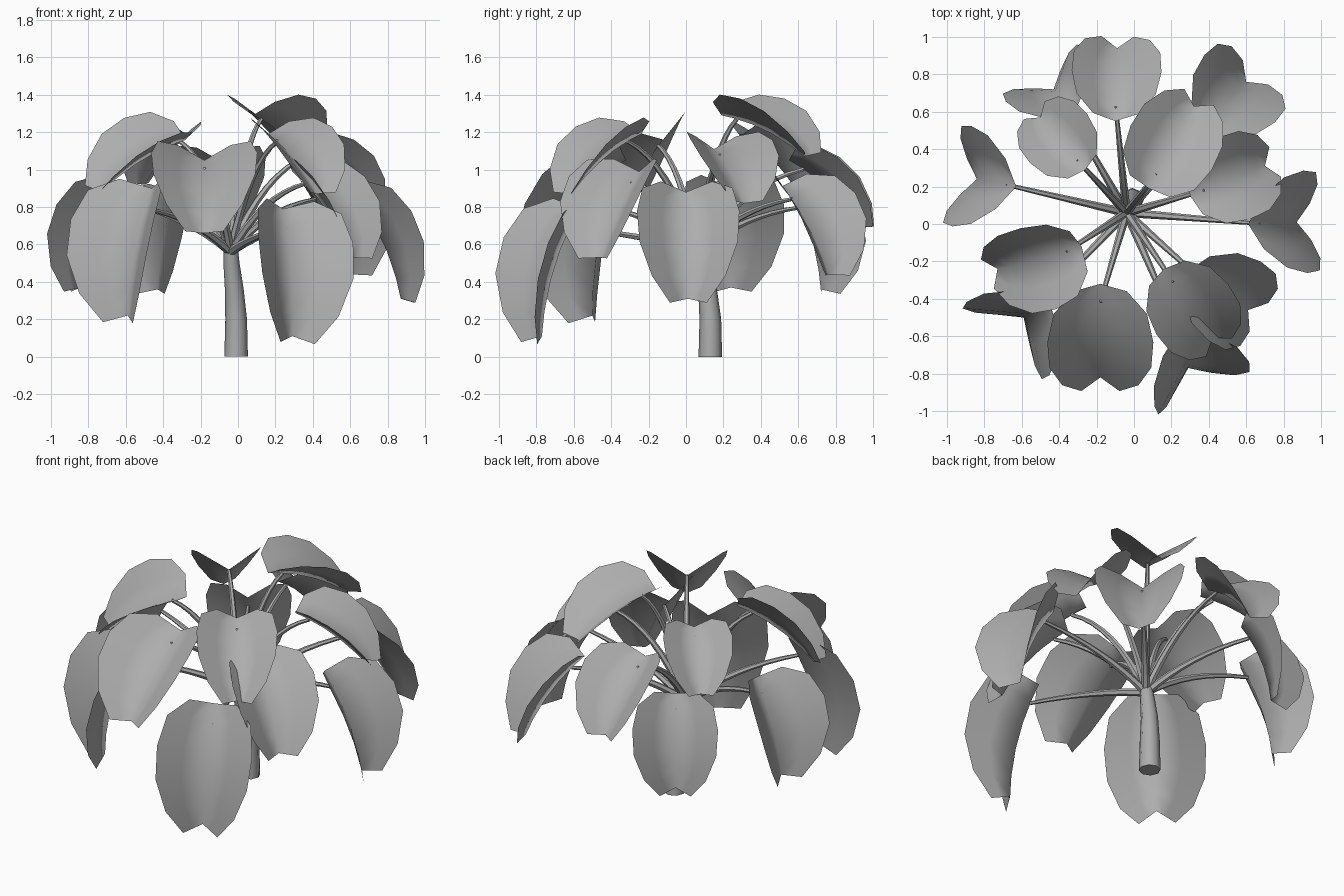
import bpy
import bmesh
from math import cos, sin
from mathutils import Vector, Matrix

cube = bpy.data.objects.get("Cube")
if cube:
    bpy.data.objects.remove(cube, do_unlink=True)

# One plain grey for the whole plant
grey = bpy.data.materials.new("plain_grey")
grey.use_nodes = True
colour = (0.42, 0.42, 0.42, 1)
grey.diffuse_color = colour
shader = next(n for n in grey.node_tree.nodes if n.type == 'BSDF_PRINCIPLED')
shader.inputs["Base Color"].default_value = colour
shader.inputs["Roughness"].default_value = 0.8

UP = Vector((0, 0, 1))
CROWN = Vector((-0.04, 0.06, 0.56))

# Each leaf: base of midrib, notch at the tip, half width, roll about the midrib
LEAVES = {
    "back": ((-.10, .55, 1.05), (-.09, .94, .69), .29, 0),
    "back_right_upper": ((-.26, .29, 1.18), (-.5, .57, .92), .24, 0),
    "left_upper": ((.30, .15, 1.11), (.70, .31, .82), .28, 0),
    "top": ((.08, .19, 1.29), (.32, .63, 1.07), .29, 0),
    "front_middle": ((-.18, -.32, 1.05), (-.18, -.82, .66), .34, 0),
    "front_left_upper": ((.16, -.24, 1.19), (.42, -.61, .87), .28, 0),
    "right_upper": ((-.28, -.12, 1.16), (-.73, -.24, .88), .29, .3),
    "right_lower": ((-.63, .20, .92), (-.84, .24, .37), .34, 0),
    "back_left_lower": ((.36, .51, .91), (.60, .76, .44), .32, 0),
    "front_right_lower": ((-.46, -.38, .90), (-.59, -.50, .22), .37, .1),
    "front_left_middle": ((.29, -.25, .99), (.61, -.46, .53), .31, 0),
    "front_lower": ((.24, -.57, .79), (.29, -.77, .11), .35, .2),
    "left_lower": ((.61, 0, .88), (.87, .01, .31), .34, 0),
    "back_right_lower": ((-.33, .57, .88), (-.43, .72, .36), .31, 0),
}

# Rows of the blade: position on midrib, position on rim, relative half width
ROWS = ((0, -.03, .5), (.14, .1, .88), (.35, .35, 1),
        (.58, .63, .96), (.82, .9, .72), (1, 1.08, .36))


def finish(ob, angle):
    """Give an object its material and smooth shading."""
    bpy.ops.object.select_all(action='DESELECT')
    ob.select_set(True)
    bpy.context.view_layer.objects.active = ob
    if ob.type == 'CURVE':
        bpy.ops.object.convert(target='MESH')
        ob = bpy.context.view_layer.objects.active
    ob.data.materials.clear()
    ob.data.materials.append(grey)
    bpy.ops.object.shade_smooth_by_angle(angle=angle)


def leaf_point(leaf, u, v):
    """Point on a drooping blade folded upward along its midrib."""
    base, tip, width, roll = leaf
    along = Vector(tip) - Vector(base)
    side = along.cross(UP).normalized()
    side.rotate(Matrix.Rotation(-roll, 3, along))
    normal = side.cross(along).normalized()
    bow = .25 * u * (1 - u) * along.length
    # Hanging leaves fold more than flat ones
    fold = .48 - .17 * along.normalized().z
    lift = bow + width * abs(v) * sin(fold)
    return Vector(base) + along * u + side * (width * v * cos(fold)) + normal * lift


def make_leaf(name, leaf):
    bm = bmesh.new()
    grid = []
    for mid_u, rim_u, half in ROWS:
        row = []
        for s in (-1, -.5, 0, .5, 1):
            u = mid_u + (rim_u - mid_u) * abs(s)
            row.append(bm.verts.new(leaf_point(leaf, u, s * half)))
        grid.append(row)
    for upper, lower in zip(grid, grid[1:]):
        for i in range(len(upper) - 1):
            bm.faces.new((upper[i], lower[i], lower[i + 1], upper[i + 1]))
    bm.normal_update()
    mesh = bpy.data.meshes.new(name)
    bm.to_mesh(mesh)
    bm.free()
    ob = bpy.data.objects.new(name, mesh)
    bpy.context.collection.objects.link(ob)
    finish(ob, 1.4)


def make_tubes(name, paths, resolution):
    """Round tubes through lists of (point, radius)."""
    curve = bpy.data.curves.new(name, 'CURVE')
    curve.dimensions = '3D'
    curve.bevel_depth = 1
    curve.bevel_resolution = resolution
    curve.use_fill_caps = True
    for path in paths:
        spline = curve.splines.new('POLY')
        spline.points.add(len(path) - 1)
        for p, (co, radius) in zip(spline.points, path):
            p.co = (*co, 1)
            p.radius = radius
    ob = bpy.data.objects.new(name, curve)
    bpy.context.collection.objects.link(ob)
    finish(ob, .9)


def stem_path(leaf):
    """Arc from the crown to the underside of the blade."""
    end = leaf_point(leaf, .17, 0)
    bend = CROWN.lerp(end, .42)
    bend.z = CROWN.z + .82 * (end.z - CROWN.z)
    path = []
    steps = 8
    for i in range(steps + 1):
        t = i / steps
        co = CROWN.lerp(bend, t).lerp(bend.lerp(end, t), t)
        path.append((co, .024 - .013 * t))
    return path


# Leaves
for name, leaf in LEAVES.items():
    make_leaf("leaf_" + name, leaf)

# Stems
make_tubes("leaf_stems", [stem_path(leaf) for leaf in LEAVES.values()], 1)

# Trunk
make_tubes("trunk", [[((-.01, .13, 0), .063), ((-.01, .13, .2), .058),
                      ((-.02, .115, .36), .05), ((-.035, .08, .5), .043),
                      ((-.04, .06, .6), .036)]], 2)
